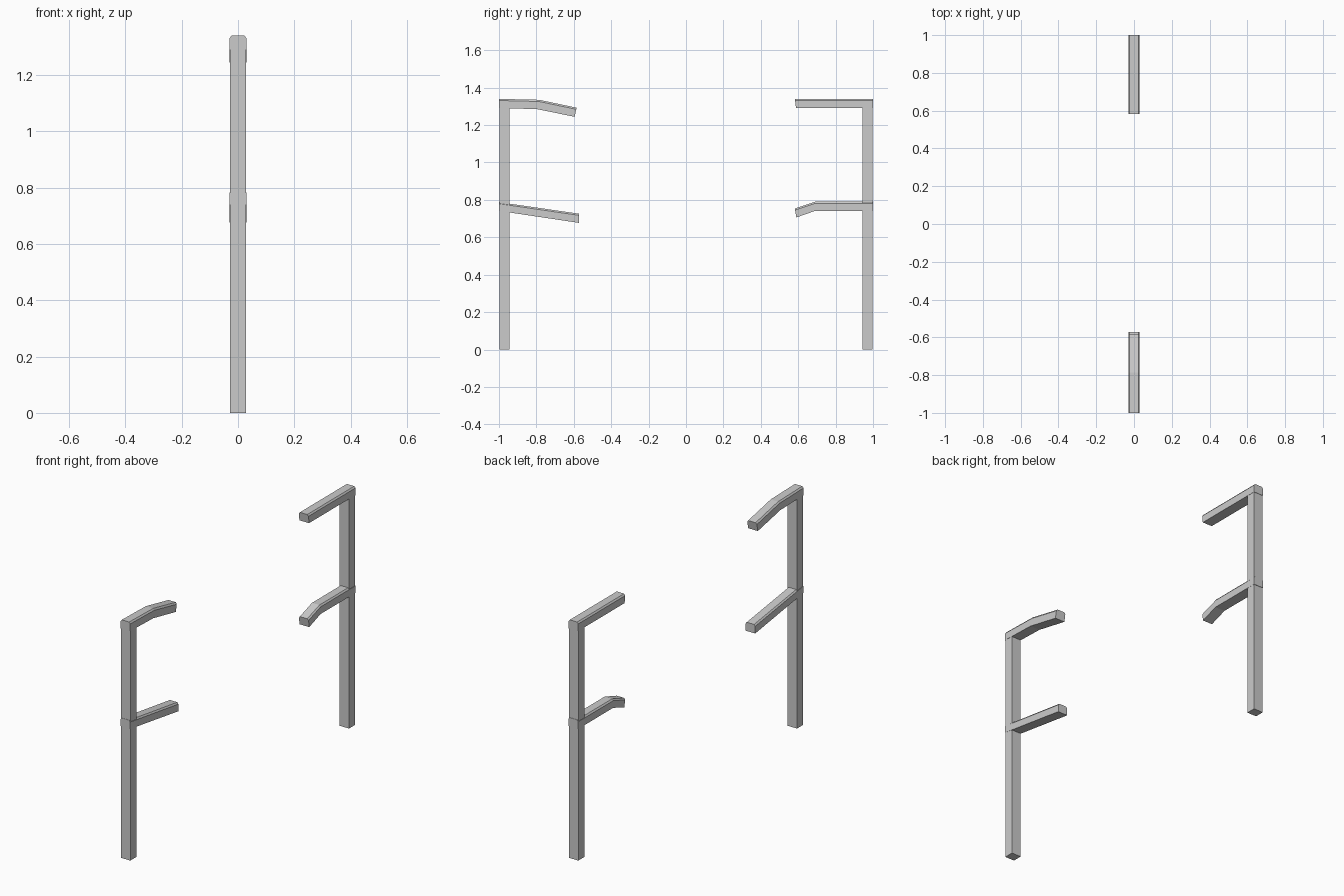
import bpy, bmesh

if "Cube" in bpy.data.objects:
    bpy.data.objects.remove(bpy.data.objects["Cube"])


def make_object(name, bm):
    bmesh.ops.recalc_face_normals(bm, faces=bm.faces)
    mesh = bpy.data.meshes.new(name)
    bm.to_mesh(mesh)
    bm.free()
    obj = bpy.data.objects.new(name, mesh)
    bpy.context.collection.objects.link(obj)
    return obj


def post(name, side):
    """Square upright on the side y = +1 or -1."""
    bm = bmesh.new()
    bmesh.ops.create_cube(bm, size=1)
    for v in bm.verts:
        v.co.x *= 0.058
        v.co.y = v.co.y * 0.053 + side * 0.9715
        v.co.z = (v.co.z + 0.5) * 1.325
    return make_object(name, bm)


def arm(name, stations):
    """Sweep a bar with chamfered top edges; station = top (y, z), bottom (y, z)."""
    section = [(-0.03, 0), (0.03, 0), (0.03, 0.82), (0.023, 1),
               (-0.023, 1), (-0.03, 0.82)]
    bm = bmesh.new()
    rings = []
    for ty, tz, by, bz in stations:
        rings.append([bm.verts.new((x, by + (ty - by) * t, bz + (tz - bz) * t))
                      for x, t in section])
    n = len(section)
    for a, b in zip(rings, rings[1:]):
        for i in range(n):
            j = (i + 1) % n
            bm.faces.new((a[i], a[j], b[j], b[i]))
    bm.faces.new(rings[0])
    bm.faces.new(rings[-1])
    return make_object(name, bm)


# Uprights
post("front_post", -1)
post("back_post", 1)

# Front post arms: upper one bends down, lower one slopes
arm("front_upper_arm", [(-1, 1.34, -1, 1.291),
                        (-0.785, 1.335, -0.795, 1.285),
                        (-0.585, 1.293, -0.595, 1.244)])
arm("front_lower_arm", [(-1, 0.788, -1, 0.741),
                        (-0.572, 0.726, -0.572, 0.677)])

# Back post arms: upper one straight, lower one droops at the tip
arm("back_upper_arm", [(1, 1.34, 1, 1.291),
                       (0.582, 1.34, 0.588, 1.291)])
arm("back_lower_arm", [(1, 0.79, 1, 0.741),
                       (0.69, 0.79, 0.69, 0.741),
                       (0.582, 0.754, 0.59, 0.706)])
